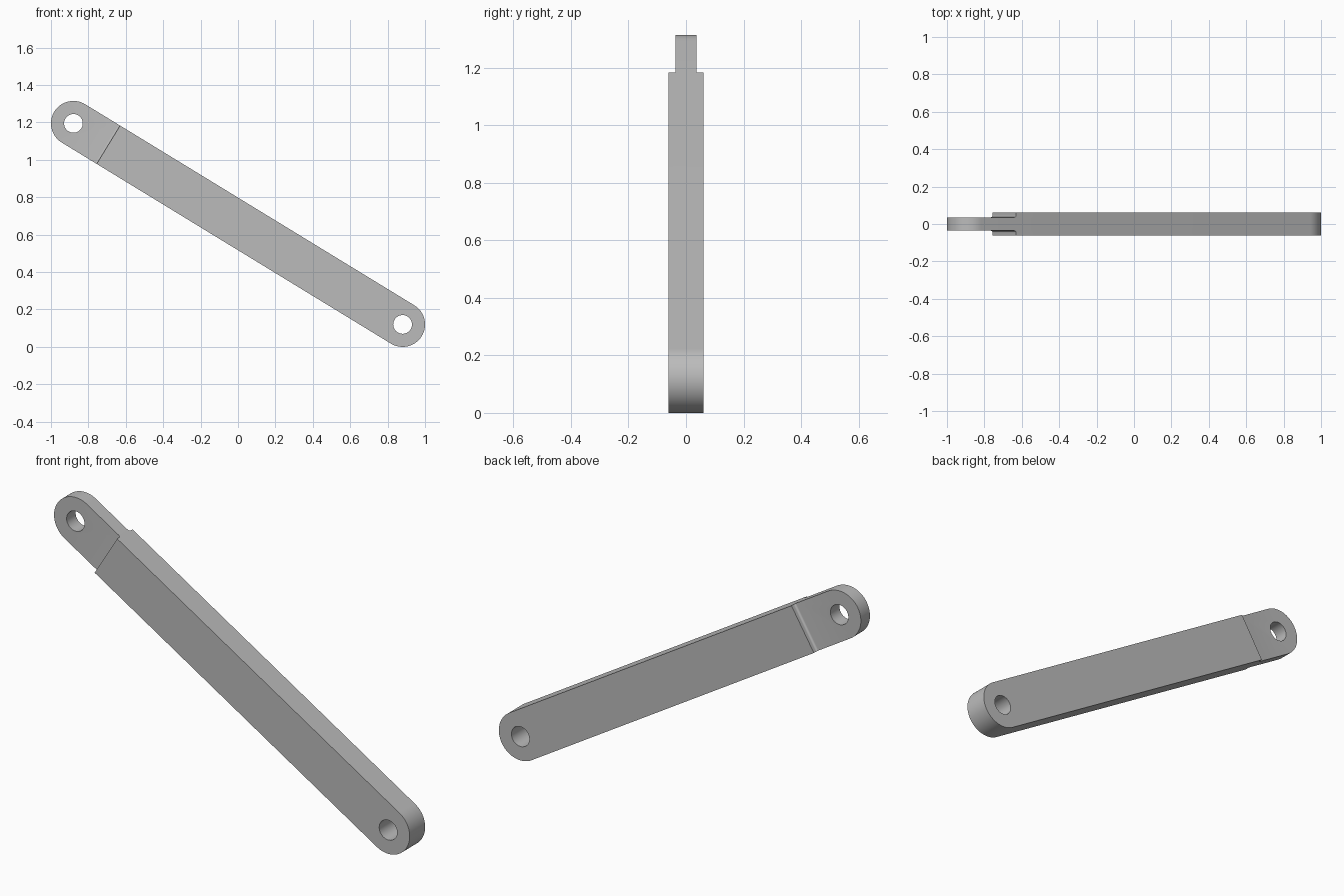
import bpy
import bmesh
from math import atan2, cos, sin, pi, hypot
from mathutils import Matrix, Vector

if "Cube" in bpy.data.objects:
    bpy.data.objects.remove(bpy.data.objects["Cube"], do_unlink=True)

# Main dimensions
PIN_X, PIN_LOW, PIN_HIGH = 0.88, 0.12, 1.195
RADIUS, HOLE = 0.12, 0.05
HALF_BODY, HALF_TONGUE = 0.0615, 0.036
STEP, FILLET = 0.219, 0.01
LENGTH = hypot(2 * PIN_X, PIN_HIGH - PIN_LOW)


def arc(cx, cy, r, start, end, steps):
    angles = [start + (end - start) * i / steps for i in range(steps + 1)]
    return [(cx + r * cos(a), cy + r * sin(a)) for a in angles]


def prism(name, outline, axis, half):
    """Extrude a 2D outline symmetrically along local y or z."""
    def place(p, d):
        return Vector((p[0], d, p[1])) if axis == "y" else Vector((p[0], p[1], d))
    bm = bmesh.new()
    face = bm.faces.new([bm.verts.new(place(p, -half)) for p in outline])
    grown = bmesh.ops.extrude_face_region(bm, geom=[face])
    moved = [v for v in grown["geom"] if isinstance(v, bmesh.types.BMVert)]
    bmesh.ops.translate(bm, vec=place((0, 0), 2 * half), verts=moved)
    bmesh.ops.recalc_face_normals(bm, faces=bm.faces)
    mesh = bpy.data.meshes.new(name)
    bm.to_mesh(mesh)
    bm.free()
    obj = bpy.data.objects.new(name, mesh)
    bpy.context.collection.objects.link(obj)
    return obj


def carve(target, tool, operation):
    tool.hide_render = True
    mod = target.modifiers.new(tool.name, "BOOLEAN")
    mod.operation, mod.object, mod.solver = operation, tool, "EXACT"
    bpy.context.view_layer.objects.active = target
    bpy.ops.object.modifier_apply(modifier=mod.name)
    bpy.data.objects.remove(tool, do_unlink=True)


# Round-ended bar, lying along local x from pin to pin
bar = prism("link_bar",
            arc(0, 0, RADIUS, pi / 2, 3 * pi / 2, 32)
            + arc(LENGTH, 0, RADIUS, -pi / 2, pi / 2, 32), "y", HALF_BODY)

# Thin tongue at the upper end, with a small fillet at each step
side = [(-0.3, HALF_TONGUE)]
side += arc(STEP - FILLET, HALF_TONGUE + FILLET, FILLET, -pi / 2, 0, 6)
side += [(STEP, 0.2), (LENGTH + 0.3, 0.2)]
side += [(x, -y) for x, y in reversed(side)]
carve(bar, prism("thickness_cutter", side, "z", 0.3), "INTERSECT")

# Pin holes
for x in (0, LENGTH):
    carve(bar, prism("hole_cutter", arc(x, 0, HOLE, 0, 2 * pi, 48)[:-1], "y", 0.3),
          "DIFFERENCE")

# Tilt the bar into place
tilt = atan2(PIN_HIGH - PIN_LOW, 2 * PIN_X)
bar.data.transform(Matrix.Translation((-PIN_X, 0, PIN_HIGH)) @ Matrix.Rotation(tilt, 4, "Y"))

# Plain grey finish
grey = bpy.data.materials.new("plain_grey")
grey.use_nodes = True
color = (0.5, 0.5, 0.5, 1)
grey.diffuse_color = color
grey.node_tree.nodes["Principled BSDF"].inputs["Base Color"].default_value = color
bar.data.materials.clear()
bar.data.materials.append(grey)
for poly in bar.data.polygons:
    poly.material_index = 0

bpy.ops.object.select_all(action="DESELECT")
bar.select_set(True)
bpy.context.view_layer.objects.active = bar
bpy.ops.object.shade_smooth_by_angle(angle=pi / 6)
